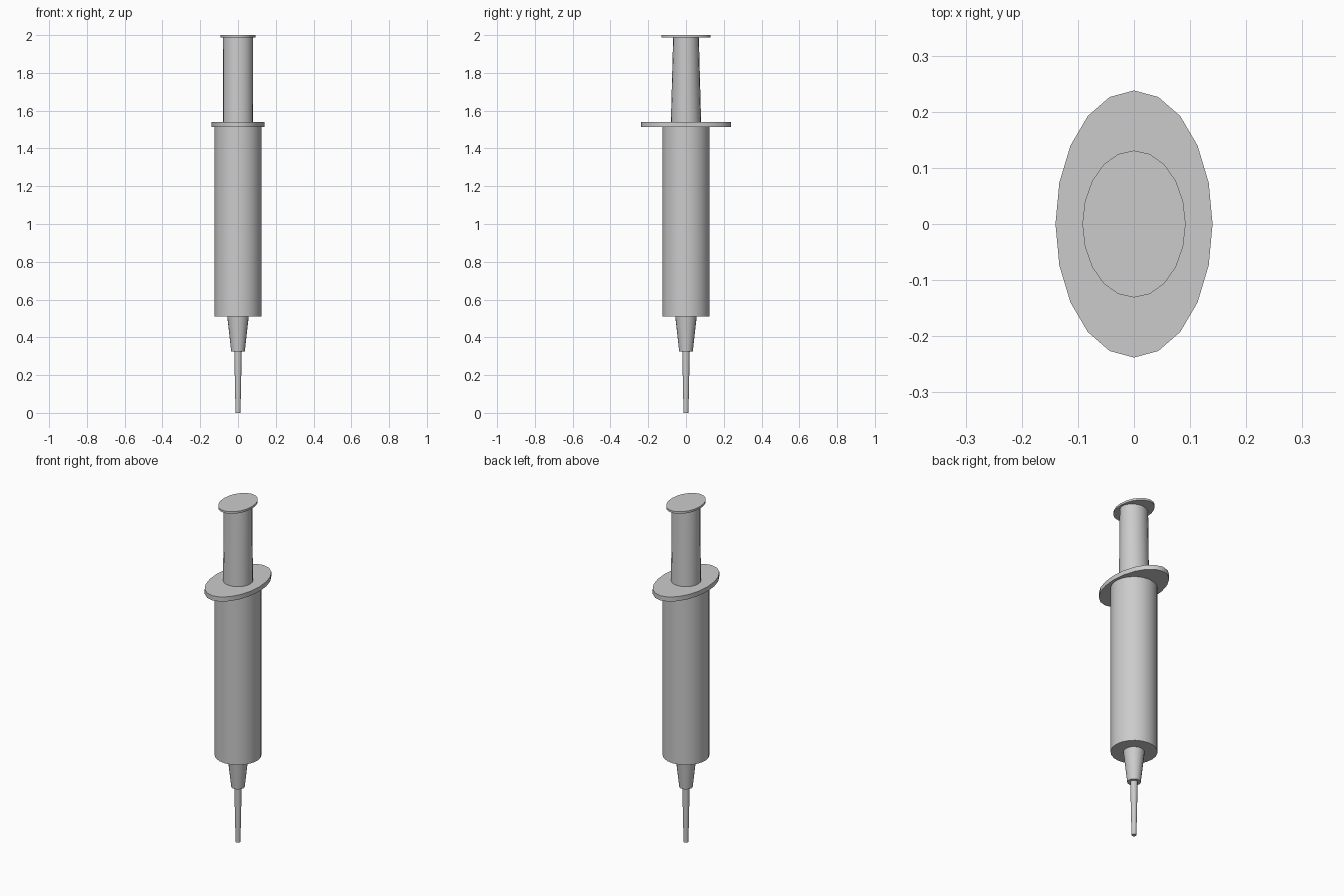
import bpy, bmesh
from math import cos, sin, tau, radians

if "Cube" in bpy.data.objects:
    bpy.data.objects.remove(bpy.data.objects["Cube"])

SIDES = 20


def loft(name, rings):
    """Capped solid through elliptical rings (z, x radius, y radius)."""
    bm = bmesh.new()
    loops = [[bm.verts.new((rx * cos(tau * i / SIDES), ry * sin(tau * i / SIDES), z))
              for i in range(SIDES)] for z, rx, ry in rings]
    for a, b in zip(loops, loops[1:]):
        for i in range(SIDES):
            j = (i + 1) % SIDES
            bm.faces.new((a[i], a[j], b[j], b[i]))
    bm.faces.new(loops[0][::-1])
    bm.faces.new(loops[-1])
    mesh = bpy.data.meshes.new(name)
    bm.to_mesh(mesh)
    bm.free()
    obj = bpy.data.objects.new(name, mesh)
    bpy.context.collection.objects.link(obj)
    bpy.ops.object.select_all(action='DESELECT')
    obj.select_set(True)
    bpy.context.view_layer.objects.active = obj
    bpy.ops.object.shade_smooth_by_angle(angle=radians(40))
    return obj


# Needle and its tapered hub
loft("needle", [(0, 0.013, 0.013), (0.33, 0.02, 0.02)])
loft("needle_hub", [(0.325, 0.036, 0.036), (0.512, 0.057, 0.057)])

# Barrel with oval finger flange
loft("barrel", [(0.51, 0.125, 0.125), (1.515, 0.125, 0.125)])
loft("finger_flange", [(1.513, 0.14, 0.238), (1.54, 0.14, 0.238)])

# Plunger, narrowing front to back towards its oval thumb rest
loft("plunger", [(1.54, 0.08, 0.08), (1.99, 0.08, 0.068)])
loft("thumb_rest", [(1.988, 0.092, 0.131), (2.0, 0.092, 0.131)])
